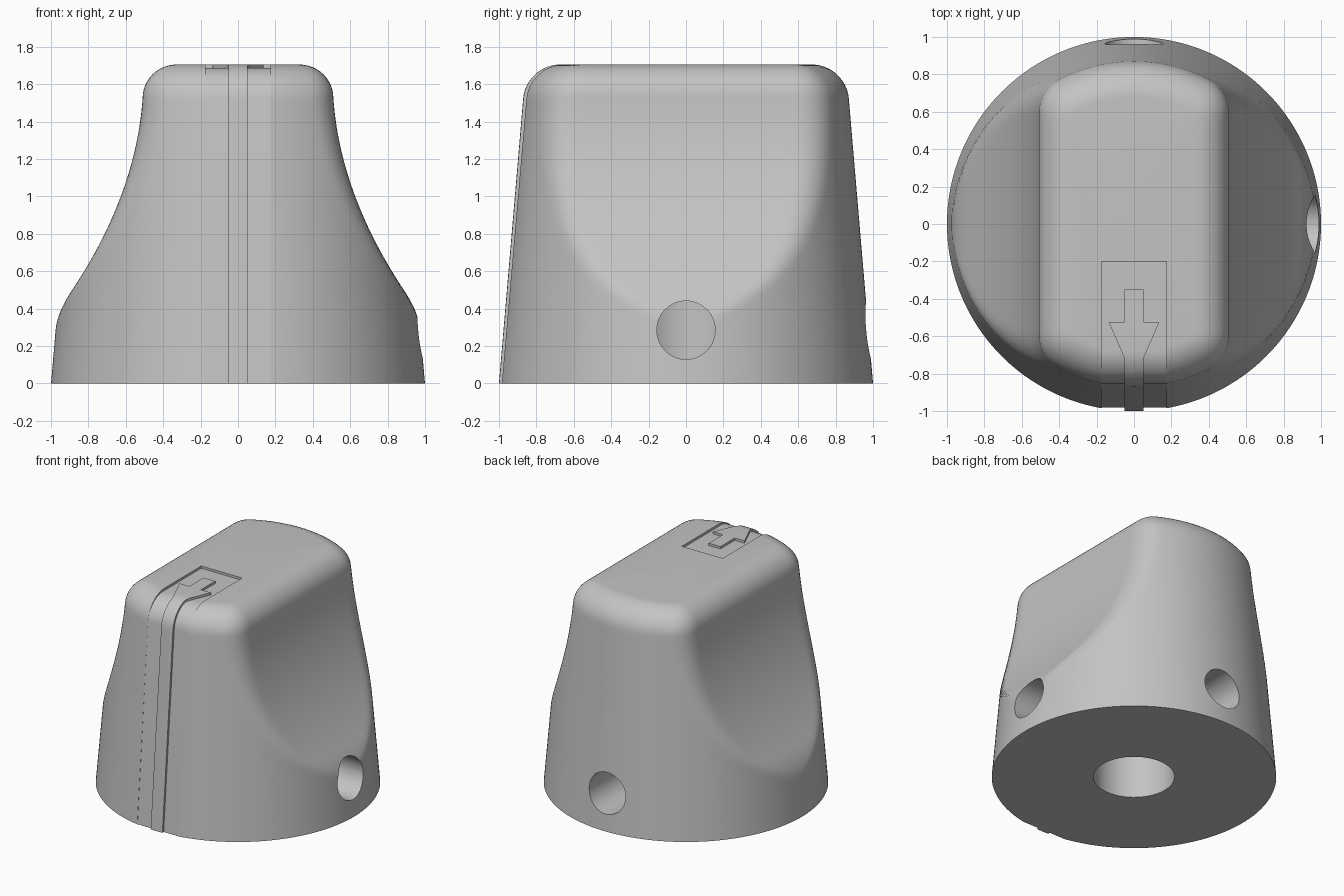
import bpy, bmesh
from math import sin, cos, pi, sqrt, atan2
from mathutils import Matrix, Vector

cube = bpy.data.objects.get("Cube")
if cube:
    bpy.data.objects.remove(cube)

HEIGHT, ROUND, FILLET, SLOPE = 1.705, 0.18, 0.2, 0.085
SIDES, LAYERS, ARC = 192, 48, 12
SHOULDER = HEIGHT - ROUND

grey = bpy.data.materials.new("plain_grey")
grey.use_nodes = True
grey.diffuse_color = (0.55, 0.55, 0.55, 1)
grey.node_tree.nodes["Principled BSDF"].inputs["Base Color"].default_value = (0.55, 0.55, 0.55, 1)


def make_object(name, bm):
    bmesh.ops.recalc_face_normals(bm, faces=bm.faces)
    mesh = bpy.data.meshes.new(name)
    bm.to_mesh(mesh)
    bm.free()
    mesh.materials.append(grey)
    obj = bpy.data.objects.new(name, mesh)
    bpy.context.collection.objects.link(obj)
    return obj


def prism(name, points, push):
    """Extrude a flat outline along a vector."""
    bm = bmesh.new()
    face = bm.faces.new([bm.verts.new(p) for p in points])
    grown = bmesh.ops.extrude_face_region(bm, geom=[face])["geom"]
    verts = [v for v in grown if isinstance(v, bmesh.types.BMVert)]
    bmesh.ops.translate(bm, verts=verts, vec=push)
    return make_object(name, bm)


def cylinder(name, radius, start, end):
    start, end = Vector(start), Vector(end)
    axis = end - start
    turn = axis.to_track_quat('Z', 'Y').to_matrix().to_4x4()
    bm = bmesh.new()
    bmesh.ops.create_cone(bm, cap_ends=True, segments=64, radius1=radius, radius2=radius,
                          depth=axis.length,
                          matrix=Matrix.Translation((start + end) / 2) @ turn)
    return make_object(name, bm)


def cut(target, cutter):
    """Subtract the cutter, then discard it."""
    mod = target.modifiers.new("cut", 'BOOLEAN')
    mod.operation, mod.solver, mod.object = 'DIFFERENCE', 'EXACT', cutter
    bpy.context.view_layer.update()
    graph = bpy.context.evaluated_depsgraph_get()
    mesh = bpy.data.meshes.new_from_object(target.evaluated_get(graph))
    target.modifiers.clear()
    target.data = mesh
    bpy.data.objects.remove(cutter)


def grip_half_width(z, radius):
    """Concave flank, blended softly into the cone."""
    t = max(0, SHOULDER - z)
    flank = 0.51 + 0.07 * t + 0.29 * t * t
    k = 0.07
    h = max(k - abs(flank - radius), 0) / k
    return min(min(flank, radius) - h * h * k / 4, radius - 0.0005)


def section_point(angle, radius, width, fillet):
    """Circle trimmed by two flats, with rounded corners."""
    ux, uy = abs(cos(angle)), abs(sin(angle))
    cx = width - fillet
    cy = sqrt(max((radius - fillet) ** 2 - cx * cx, 0))
    a = atan2(uy, ux)
    if a < atan2(cy, width):
        d = width / ux
    elif a < atan2(cy, cx):
        along = cx * ux + cy * uy
        d = along + sqrt(max(along ** 2 - cx * cx - cy * cy + fillet ** 2, 0))
    else:
        d = radius
    return d * cos(angle), d * sin(angle)


# Body: stacked sections, with a rounded top edge
levels = [(SHOULDER * i / LAYERS, 0) for i in range(LAYERS + 1)]
levels += [(SHOULDER + ROUND * sin(pi / 2 * i / ARC), ROUND * (1 - cos(pi / 2 * i / ARC)))
           for i in range(1, ARC + 1)]
bm = bmesh.new()
rings = []
for z, inset in levels:
    radius = 1 - SLOPE * z
    width = grip_half_width(z, radius)
    rings.append([bm.verts.new((*section_point(2 * pi * i / SIDES, radius - inset,
                                               width - inset, FILLET - inset), z))
                  for i in range(SIDES)])
for low, high in zip(rings, rings[1:]):
    for i in range(SIDES):
        j = (i + 1) % SIDES
        bm.faces.new((low[i], low[j], high[j], high[i]))
bm.faces.new(rings[0])
bm.faces.new(rings[-1])
body = make_object("knob_body", bm)

# Shaft bore and the two radial screw holes
cut(body, cylinder("shaft_bore", 0.285, (0, 0, -0.1), (0, 0, 0.95)))
for name, end in (("side_screw_hole", (1.2, 0, 0.285)), ("back_screw_hole", (0, 1.2, 0.285))):
    cut(body, cylinder(name, 0.156, (end[0] * 0.1, end[1] * 0.1, end[2]), end))

# Shallow recess that leaves an arrow and pointer line standing
half = [(0.175, -0.2), (0.175, -1.1), (0.05, -1.1), (0.05, -0.72),
        (0.135, -0.525), (0.05, -0.525), (0.05, -0.35)]
outline = half + [(-x, y) for x, y in reversed(half)]
recess = prism("arrow_recess", [(x, y, -0.05) for x, y in outline], (0, 0, 2))
DEPTH = 0.018
core = [(0, 0.5, -0.2), (0, -1 + DEPTH - 0.2 * SLOPE, -0.2)]
for z, inset in levels[LAYERS:]:
    s = (ROUND - DEPTH) / ROUND
    core.append((0, -(1 - SLOPE * z) + DEPTH + inset * s, SHOULDER + (z - SHOULDER) * s))
core.append((0, 0.5, HEIGHT - DEPTH))
cut(recess, prism("recess_floor", [(-0.5, y, z) for _, y, z in core], (1, 0, 0)))
cut(body, recess)

# Smooth shading with crisp cut edges
bpy.ops.object.select_all(action='DESELECT')
body.select_set(True)
bpy.context.view_layer.objects.active = body
bpy.ops.object.shade_smooth_by_angle(angle=pi / 6)
